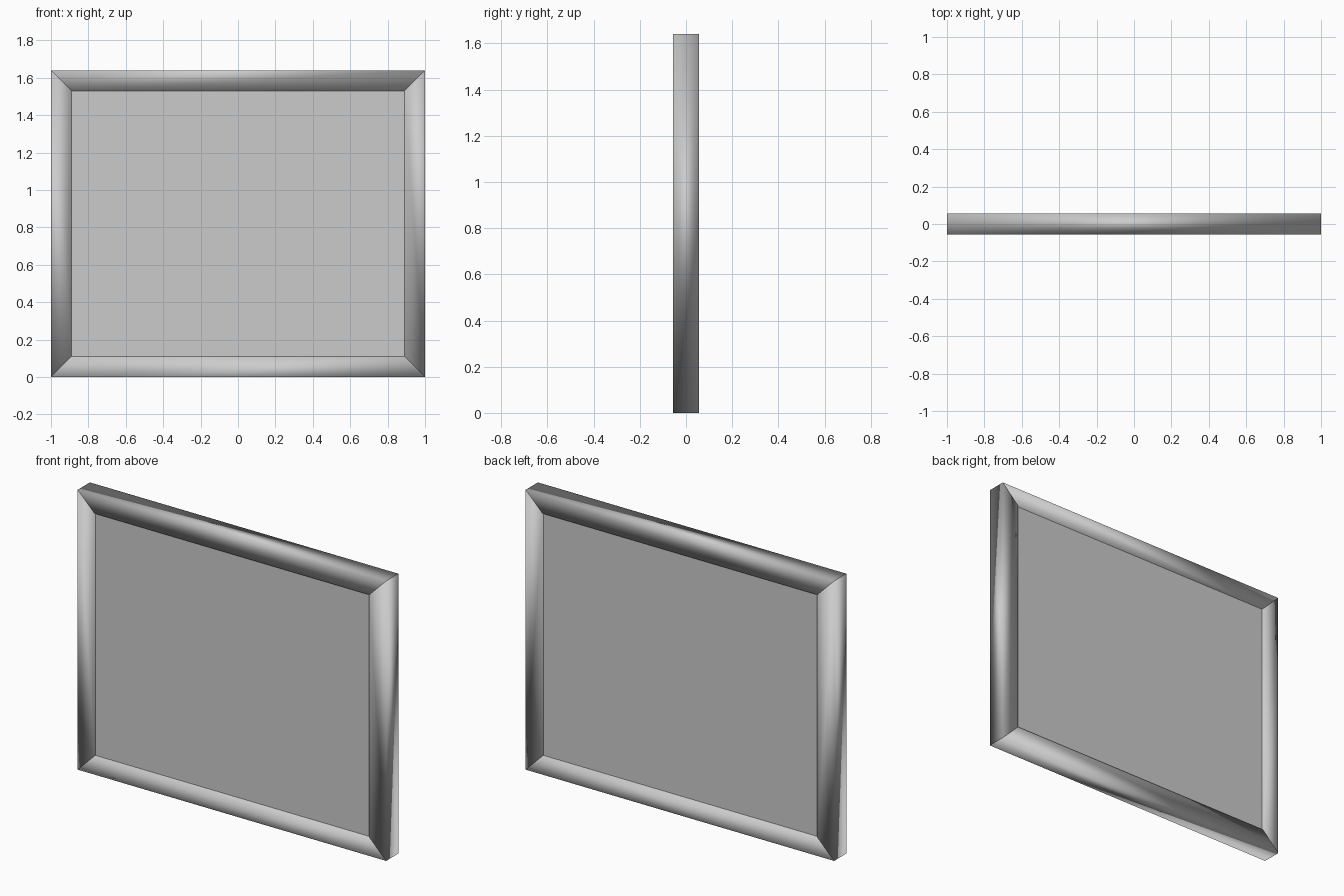
import bpy
import bmesh

WIDTH, HEIGHT, DEPTH = 2.0, 1.64, 0.113   # overall frame size
BAND = 0.11                               # face width of each rail
RECESS = 0.008                            # panel set-back from the frame face

cube = bpy.data.objects.get("Cube")
if cube:
    bpy.data.objects.remove(cube, do_unlink=True)

grey = bpy.data.materials.new("plain_grey")
grey.use_nodes = True
grey.diffuse_color = (0.6, 0.6, 0.6, 1)
grey.node_tree.nodes["Principled BSDF"].inputs["Base Color"].default_value = (0.6, 0.6, 0.6, 1)


def prism(name, outline, depth, smooth):
    """Extrude an x-z outline along y, centred on y = 0."""
    bm = bmesh.new()
    face = bm.faces.new([bm.verts.new((x, -depth / 2, z)) for x, z in outline])
    grown = bmesh.ops.extrude_face_region(bm, geom=[face])["geom"]
    moved = [v for v in grown if isinstance(v, bmesh.types.BMVert)]
    bmesh.ops.translate(bm, verts=moved, vec=(0, depth, 0))
    bmesh.ops.recalc_face_normals(bm, faces=bm.faces[:])
    for f in bm.faces:
        f.smooth = smooth
    mesh = bpy.data.meshes.new(name)
    bm.to_mesh(mesh)
    bm.free()
    mesh.materials.append(grey)
    obj = bpy.data.objects.new(name, mesh)
    bpy.context.collection.objects.link(obj)
    return obj


def rectangle(inset):
    """Corners of the frame outline, moved inwards by inset."""
    x, low, high = WIDTH / 2 - inset, inset, HEIGHT - inset
    return [(-x, low), (x, low), (x, high), (-x, high)]


# Four mitred rails, softly shaded
outer, inner = rectangle(0), rectangle(BAND)
for i, side in enumerate(("bottom", "left", "top", "right")):
    j = (i + 1) % 4
    prism(side + "_rail", [outer[i], outer[j], inner[j], inner[i]], DEPTH, True)

# Flat panel filling the frame
prism("panel", inner, DEPTH - 2 * RECESS, False)
